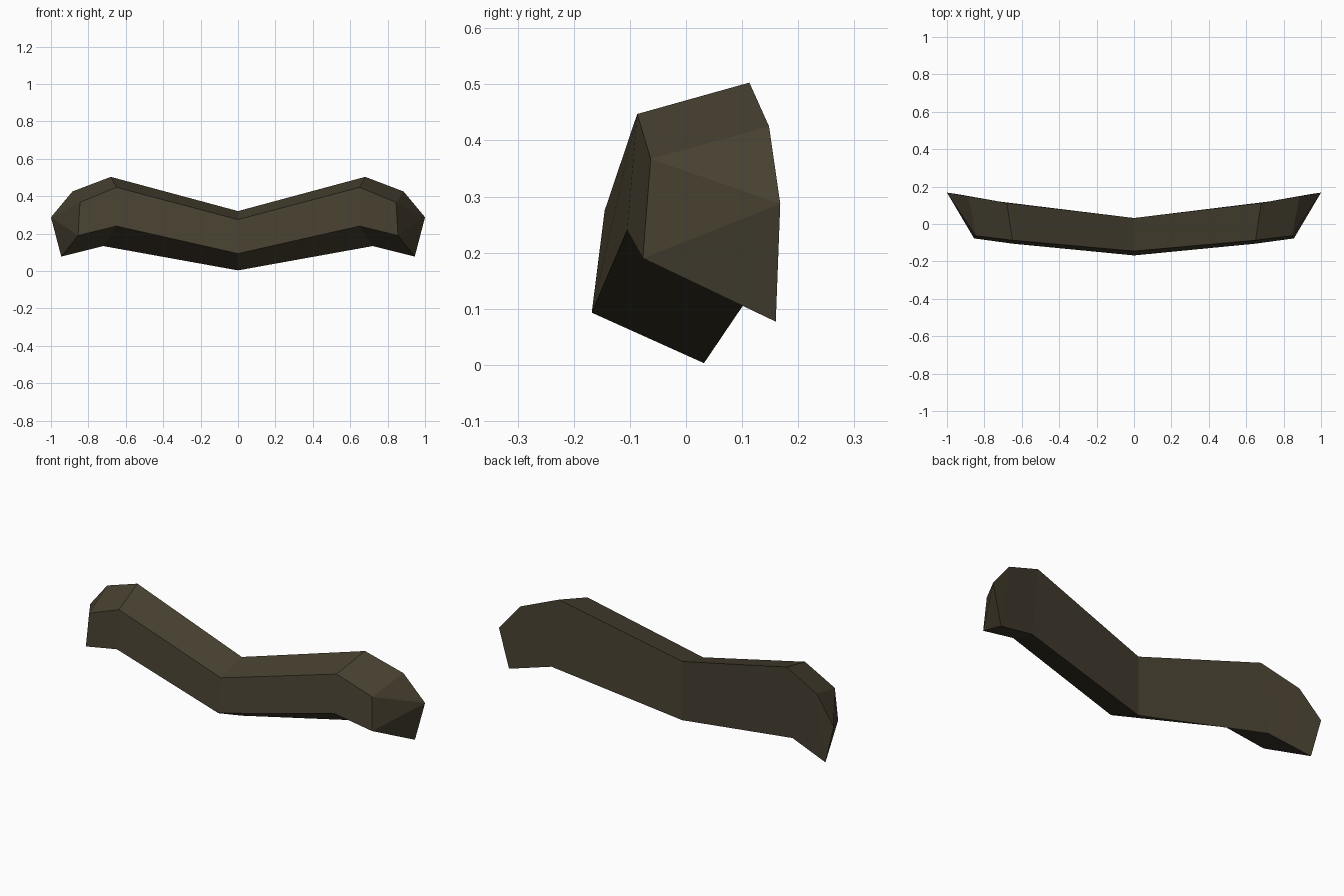
import bpy, bmesh

if "Cube" in bpy.data.objects:
    bpy.data.objects.remove(bpy.data.objects["Cube"])

# Right half of the bar as cross-sections, centre to end:
# front bottom, front top, back top, back bottom
SECTIONS = [
    [(0, -0.168, 0.093), (0, -0.145, 0.275), (0, 0.032, 0.32), (0, 0.032, 0.003)],
    [(0.65, -0.105, 0.24), (0.65, -0.087, 0.447), (0.68, 0.113, 0.503), (0.72, 0.12, 0.133)],
    [(0.855, -0.077, 0.19), (0.845, -0.063, 0.367), (0.885, 0.148, 0.425), (0.945, 0.16, 0.077)],
]
TIP = (1.0, 0.168, 0.287)

mat = bpy.data.materials.new("dark olive brown")
mat.diffuse_color = (0.065, 0.053, 0.031, 1)
mat.use_nodes = True
mat.node_tree.nodes["Principled BSDF"].inputs["Base Color"].default_value = mat.diffuse_color

bm = bmesh.new()
rings = [[bm.verts.new(p) for p in ring] for ring in SECTIONS]
tip = bm.verts.new(TIP)

# Four long sides
for a, b in zip(rings, rings[1:]):
    for i in range(4):
        j = (i + 1) % 4
        bm.faces.new((a[i], a[j], b[j], b[i]))

# Pointed end cap
end = rings[-1]
for i in range(4):
    bm.faces.new((end[i], end[(i + 1) % 4], tip))

# Left half
geom = bm.verts[:] + bm.edges[:] + bm.faces[:]
bmesh.ops.mirror(bm, geom=geom, axis='X', merge_dist=0.0001)
bmesh.ops.remove_doubles(bm, verts=bm.verts[:], dist=0.0001)
bmesh.ops.recalc_face_normals(bm, faces=bm.faces[:])

mesh = bpy.data.meshes.new("curved_bar")
bm.to_mesh(mesh)
bm.free()
mesh.materials.append(mat)
bar = bpy.data.objects.new("curved_bar", mesh)
bpy.context.collection.objects.link(bar)
